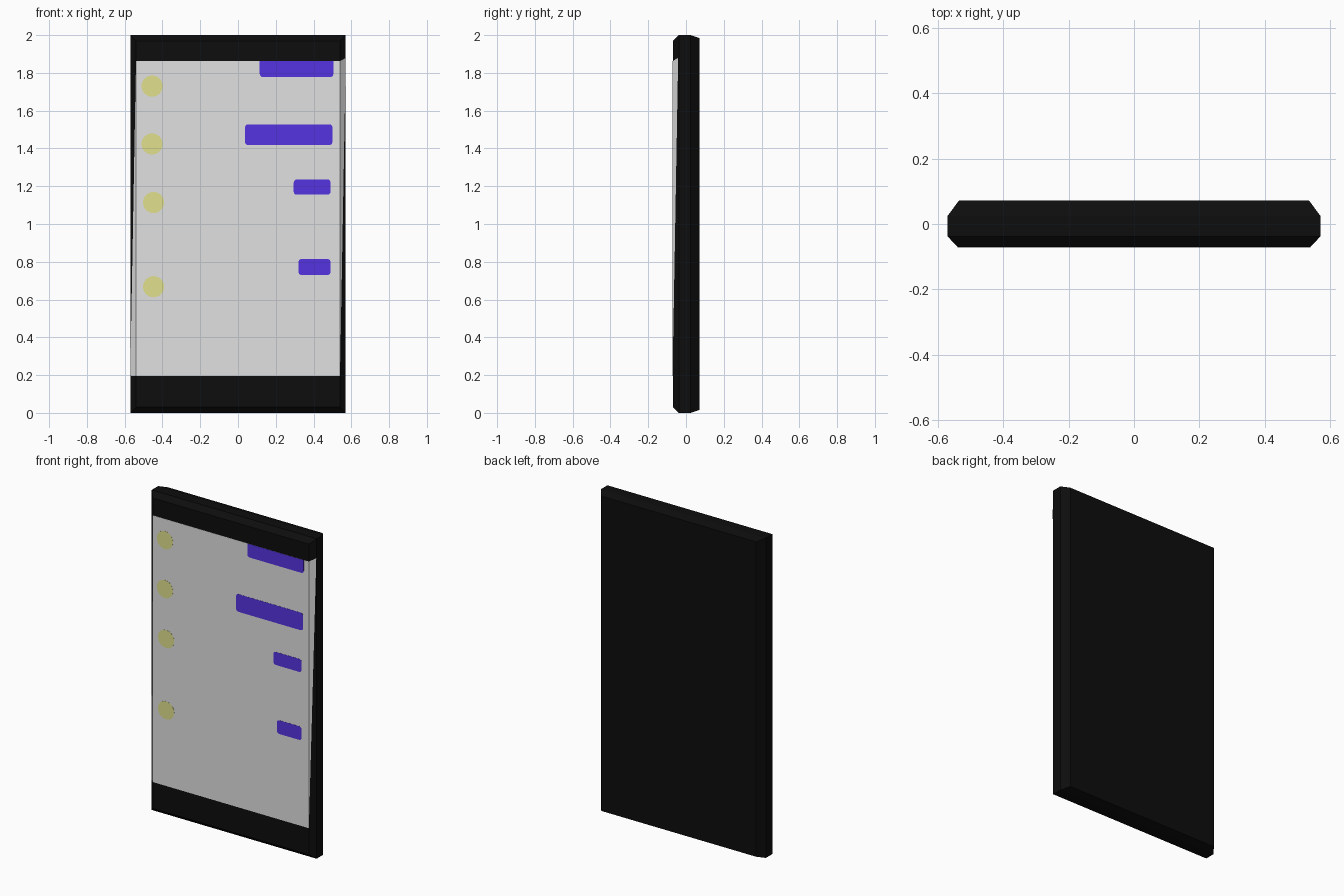
import bpy, bmesh, math

if "Cube" in bpy.data.objects:
    bpy.data.objects.remove(bpy.data.objects["Cube"])


def material(name, rgb):
    m = bpy.data.materials.new(name)
    m.diffuse_color = (*rgb, 1)
    m.use_nodes = True
    m.node_tree.nodes["Principled BSDF"].inputs["Base Color"].default_value = m.diffuse_color
    return m


BLACK = material("black casing", (0.004, 0.004, 0.004))
GREY = material("light grey screen", (0.75, 0.75, 0.75))
BLUE = material("violet blue", (0.09, 0.033, 0.75))
YELLOW = material("pale yellow", (0.75, 0.75, 0.27))


def finish(bm, name, mat):
    bmesh.ops.recalc_face_normals(bm, faces=bm.faces)
    me = bpy.data.meshes.new(name)
    bm.to_mesh(me)
    bm.free()
    me.materials.append(mat)
    ob = bpy.data.objects.new(name, me)
    bpy.context.collection.objects.link(ob)
    return ob


def plate(name, outline, y_front, y_back, mat):
    """Extrude an x,z outline between two depths."""
    bm = bmesh.new()
    front = [bm.verts.new((x, y_front, z)) for x, z in outline]
    back = [bm.verts.new((x, y_back, z)) for x, z in outline]
    n = len(outline)
    bm.faces.new(front)
    bm.faces.new(back[::-1])
    for i in range(n):
        j = (i + 1) % n
        bm.faces.new((front[i], front[j], back[j], back[i]))
    return finish(bm, name, mat)


# Casing: rectangular rings stacked through the depth give the chamfers
bm = bmesh.new()
rings = []
for y, w, inset in ((-0.070, 0.54, 0.03), (-0.038, 0.57, 0.0),
                    (0.025, 0.57, 0.0), (0.072, 0.535, 0.016)):
    rings.append([bm.verts.new((x, y, z)) for x, z in
                  ((-w, inset), (w, inset), (w, 2 - inset), (-w, 2 - inset))])
for a, b in zip(rings, rings[1:]):
    for i in range(4):
        j = (i + 1) % 4
        bm.faces.new((a[i], a[j], b[j], b[i]))
bm.faces.new(rings[0])
bm.faces.new(rings[-1][::-1])
finish(bm, "casing", BLACK)

# Screen, with tapering folds over the side chamfers
LOW, HIGH = 0.195, 1.862
plate("screen", [(-0.54, LOW), (0.54, LOW), (0.54, HIGH), (-0.54, HIGH)],
      -0.0712, -0.068, GREY)
bm = bmesh.new()
for s, tip in ((1, 1.88), (-1, LOW)):
    pts = ((s * 0.54, -0.0712, LOW), (s * 0.54, -0.0712, HIGH),
           (s * 0.5705, -0.0415, tip))
    f = bm.faces.new([bm.verts.new(p) for p in pts])
    f.normal_update()
finish(bm, "screen_folds", GREY)


# Message bubbles with rounded corners
def rounded(x0, x1, z0, z1, r=0.016, steps=3):
    pts = []
    for cx, cz, start in ((x1 - r, z1 - r, 0), (x0 + r, z1 - r, 90),
                          (x0 + r, z0 + r, 180), (x1 - r, z0 + r, 270)):
        for k in range(steps + 1):
            a = math.radians(start + 90 * k / steps)
            pts.append((cx + r * math.cos(a), cz + r * math.sin(a)))
    return pts


bubbles = [(0.115, 0.505, 1.778, HIGH), (0.037, 0.50, 1.418, 1.528),
           (0.295, 0.49, 1.155, 1.236), (0.32, 0.49, 0.73, 0.815)]
for i, b in enumerate(bubbles):
    outline = rounded(*b)
    if i == 0:  # the top bubble is cut off square at the screen edge
        outline = [(b[1], HIGH), (b[0], HIGH)] + outline[8:]
    plate(f"message_bubble_{i + 1}", outline, -0.0722, -0.0705, BLUE)

# Round contact dots
for i, (cx, cz) in enumerate([(-0.455, 1.73), (-0.455, 1.424),
                              (-0.447, 1.114), (-0.447, 0.668)]):
    ring = [(cx + 0.056 * math.cos(math.tau * k / 32),
             cz + 0.056 * math.sin(math.tau * k / 32)) for k in range(32)]
    plate(f"contact_dot_{i + 1}", ring, -0.0722, -0.0705, YELLOW)
